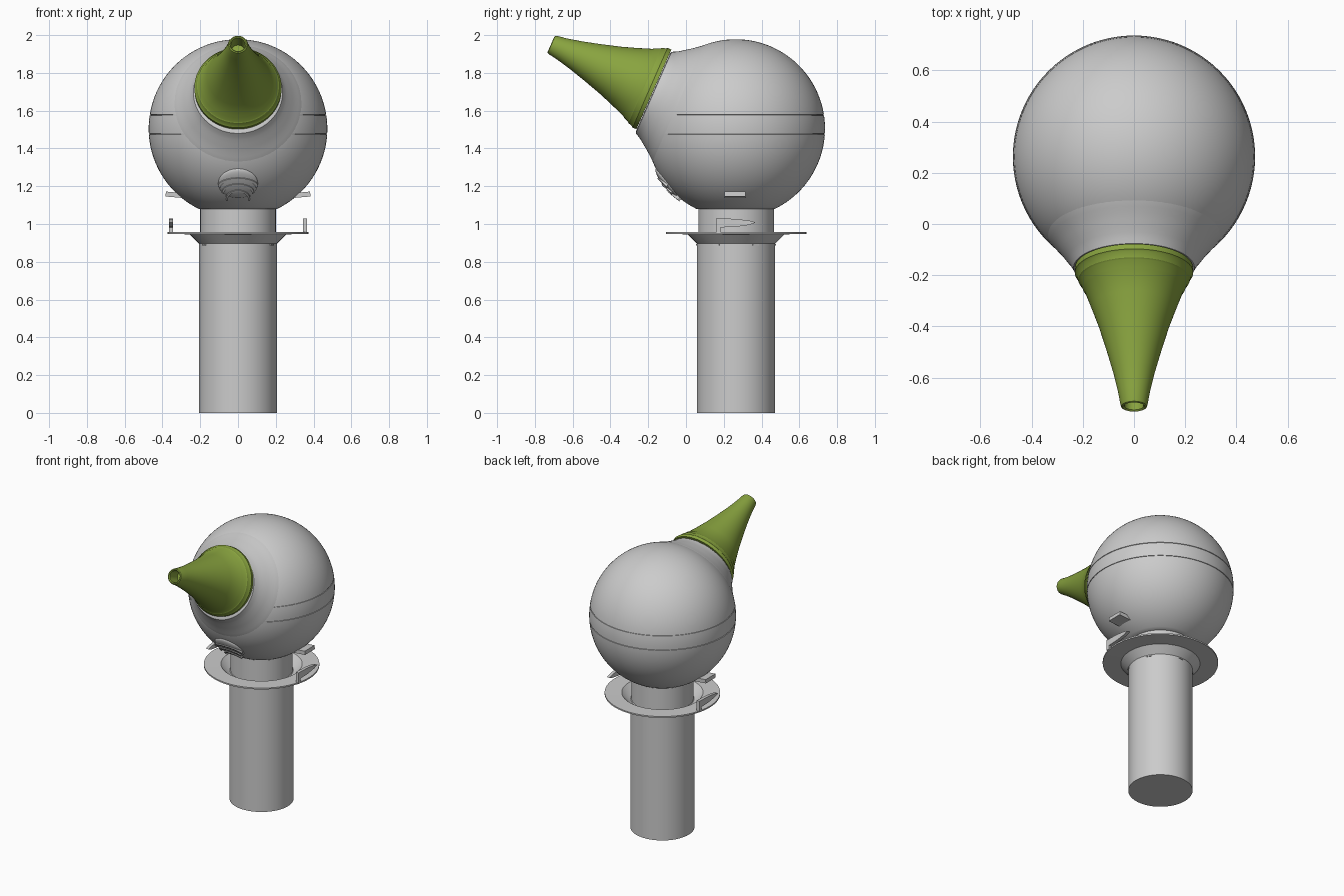
import bpy, bmesh, math
from mathutils import Vector, Matrix

if "Cube" in bpy.data.objects:
    bpy.data.objects.remove(bpy.data.objects["Cube"], do_unlink=True)


def material(name, rgb):
    m = bpy.data.materials.new(name)
    m.use_nodes = True
    m.diffuse_color = (*rgb, 1)
    m.node_tree.nodes["Principled BSDF"].inputs["Base Color"].default_value = (*rgb, 1)
    return m


GREY = material("light_grey", (0.6, 0.6, 0.6))
GREEN = material("leaf_green", (0.25, 0.37, 0.05))

CENTRE_Y = 0.263
HEAD = Vector((0, CENTRE_Y, 1.505))
HEAD_R = 0.473
BEAK_AXIS = Vector((0, -0.915, 0.402)).normalized()
TILT = BEAK_AXIS.to_track_quat('Z', 'Y').to_matrix().to_4x4()


def finish(name, bm, mat, matrix=Matrix()):
    bmesh.ops.recalc_face_normals(bm, faces=bm.faces)
    me = bpy.data.meshes.new(name)
    bm.to_mesh(me)
    bm.free()
    me.transform(matrix)
    me.materials.append(mat)
    ob = bpy.data.objects.new(name, me)
    bpy.context.collection.objects.link(ob)
    bpy.ops.object.select_all(action='DESELECT')
    ob.select_set(True)
    bpy.context.view_layer.objects.active = ob
    bpy.ops.object.shade_smooth_by_angle(angle=math.radians(30))
    return ob


def lathe(name, profile, mat, matrix, closed=False, steps=96):
    """Spin (radius, height) points around z."""
    bm = bmesh.new()
    vs = [bm.verts.new((r, 0, z)) for r, z in profile]
    pairs = list(zip(vs, vs[1:])) + ([(vs[-1], vs[0])] if closed else [])
    es = [bm.edges.new(p) for p in pairs]
    bmesh.ops.spin(bm, geom=vs + es, cent=(0, 0, 0), axis=(0, 0, 1),
                   angle=math.tau, steps=steps, use_duplicate=False)
    bmesh.ops.remove_doubles(bm, verts=bm.verts, dist=1e-5)
    return finish(name, bm, mat, matrix)


def prism(name, points, depth, mat, matrix):
    """Extrude a (y, z) outline along x, centred on x = 0."""
    bm = bmesh.new()
    face = bm.faces.new([bm.verts.new((-depth / 2, y, z)) for y, z in points])
    out = bmesh.ops.extrude_face_region(bm, geom=[face])
    moved = [v for v in out["geom"] if isinstance(v, bmesh.types.BMVert)]
    bmesh.ops.translate(bm, verts=moved, vec=(depth, 0, 0))
    return finish(name, bm, mat, matrix)


stand = Matrix.Translation((0, CENTRE_Y + 0.002, 0))

# Post, neck and dished collar
lathe("post", [(0, 0), (0.207, 0), (0.207, 0.91), (0.2, 0.915), (0, 0.915)], GREY, stand)
lathe("neck", [(0.2, 0.9), (0.2, 1.1)], GREY, stand)
lathe("flange", [(0.207, 0.897), (0.225, 0.915), (0.255, 0.945), (0.372, 0.948),
                 (0.372, 0.958), (0.262, 0.957), (0.225, 0.922), (0.2, 0.91)],
      GREY, stand, closed=True)

# Small ribs around the top of the post
for i in range(6):
    turn = Matrix.Rotation(math.radians(30 + 60 * i), 4, 'Z')
    prism("post_rib", [(-0.018, 0.886), (0.018, 0.886), (0.018, 0.893), (-0.018, 0.893)],
          0.012, GREY, stand @ turn @ Matrix.Translation((0.205, 0, 0)))

# Head: a ball cut flat below, with two fine seam grooves
seams = [math.asin((z - HEAD.z) / HEAD_R) for z in (1.477, 1.577)]
start = math.asin((1.08 - HEAD.z) / HEAD_R)
samples = [(start + (math.pi / 2 - start) * i / 56, 0) for i in range(57)]
for s in seams:
    samples = [p for p in samples if abs(p[0] - s) > 0.012]
    samples += [(s - 0.006, 0), (s - 0.004, 0.004), (s + 0.004, 0.004), (s + 0.006, 0)]
ball = [(0, HEAD_R * math.sin(start))]
for a, dip in sorted(samples):
    r = HEAD_R - dip
    ball.append((max(r * math.cos(a), 0), r * math.sin(a)))
lathe("head", ball, GREY, Matrix.Translation(HEAD))

# Flared socket blending the head into the beak
lathe("beak_socket", [(0, 0.478), (0.226, 0.478), (0.236, 0.474), (0.245, 0.455), (0.257, 0.435),
                      (0.272, 0.415), (0.288, 0.392), (0.305, 0.37), (0.32, 0.352),
                      (0.335, 0.334), (0.35, 0.312)],
      GREY, Matrix.Translation(HEAD) @ TILT)

# Tapered beak with stepped rings at its base and a hollow rounded tip
beak = [(0, 0), (0.23, 0), (0.231, 0.022), (0.225, 0.028), (0.217, 0.052), (0.211, 0.057),
        (0.2, 0.085), (0.194, 0.092), (0.165, 0.17), (0.137, 0.25), (0.106, 0.355), (0.08, 0.45),
        (0.062, 0.53), (0.053, 0.583), (0.05, 0.592), (0.044, 0.595), (0.038, 0.59),
        (0.036, 0.5), (0, 0.5)]
lathe("beak", beak, GREEN, Matrix.Translation((0, -0.17, 1.7125)) @ TILT)

# Raised chin pad with three arched louvres
chin = Vector((0, -0.82, -0.66)).normalized()
bm = bmesh.new()
bmesh.ops.create_uvsphere(bm, u_segments=48, v_segments=24, radius=1)
chin_frame = chin.to_track_quat('Z', 'Y').to_matrix().to_4x4()
finish("chin_pad", bm, GREY, Matrix.Translation(HEAD + chin * (HEAD_R - 0.012))
       @ chin_frame @ Matrix.Diagonal((0.105, 0.1, 0.026, 1)))


def on_head(x, z, lift):
    y = -math.sqrt(HEAD_R ** 2 - x * x - (z - HEAD.z) ** 2)
    return HEAD + Vector((x, y, z - HEAD.z)).normalized() * (HEAD_R + lift)


for half, low, high in ((0.103, 1.21, 1.252), (0.083, 1.178, 1.222), (0.063, 1.143, 1.19)):
    bm = bmesh.new()
    rows = []
    for i in range(25):
        a = math.pi * i / 24
        x, z = half * math.cos(a), low + (high - low) * math.sin(a)
        rows.append([bm.verts.new(on_head(x * k, z - dz, lift)) for k, dz, lift in
                     ((1, 0, -0.01), (1, 0, 0.018), (0.88, 0.009, 0.018), (0.88, 0.009, -0.01))])
    for a, b in zip(rows, rows[1:]):
        for j in range(4):
            bm.faces.new((a[j], a[(j + 1) % 4], b[(j + 1) % 4], b[j]))
    for end in (rows[0], rows[-1]):
        bm.faces.new(end)
    finish("chin_louvre", bm, GREY)

# Side tabs under the head and locking hooks on the flange, turned half round
hook = [(-0.105, 0.955), (-0.105, 1.03), (0.0, 1.027), (0.07, 1.018), (0.105, 1.008),
        (0.07, 0.995), (0.0, 0.985), (-0.082, 0.982), (-0.082, 0.955)]
tab = [(-0.055, -0.013), (0.055, -0.013), (0.055, 0.013), (-0.055, 0.013)]
for side, angle in (("left", 0), ("right", math.pi)):
    turn = stand @ Matrix.Rotation(angle, 4, 'Z')
    prism(side + "_hook", hook, 0.022, GREY, turn @ Matrix.Translation((0.354, 0, 0)))
    prism(side + "_tab", tab, 0.13, GREY, turn @ Matrix.Translation((0.318, -0.005, 1.153))
          @ Matrix.Rotation(math.radians(-5), 4, 'Y'))
